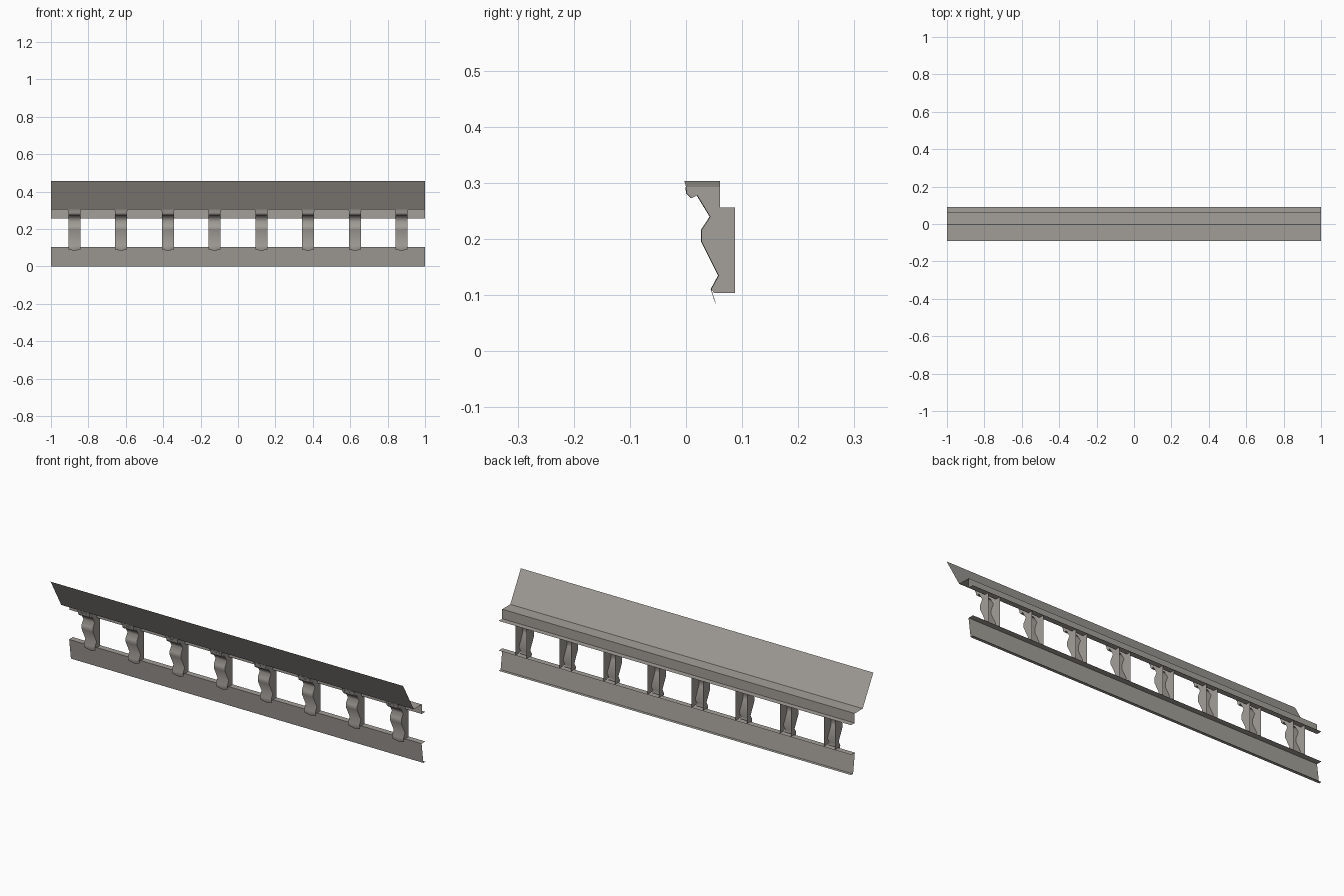
import bpy, bmesh, math

if "Cube" in bpy.data.objects:
    bpy.data.objects.remove(bpy.data.objects["Cube"])

stone = bpy.data.materials.new("warm_grey_stone")
stone.diffuse_color = (0.37, 0.35, 0.32, 1)
stone.use_nodes = True
stone.node_tree.nodes["Principled BSDF"].inputs["Base Color"].default_value = stone.diffuse_color


def make_mesh(name, bm):
    me = bpy.data.meshes.new(name)
    bm.to_mesh(me)
    bm.free()
    me.materials.append(stone)
    return me


def place(name, me, x=0):
    ob = bpy.data.objects.new(name, me)
    ob.location.x = x
    bpy.context.collection.objects.link(ob)
    return ob


def strip(bm, rows):
    """Bridge consecutive rows of points with quads."""
    vs = [[bm.verts.new(p) for p in r] for r in rows]
    for a, b in zip(vs, vs[1:]):
        for i in range(len(a) - 1):
            bm.faces.new((a[i], b[i], b[i + 1], a[i + 1]))


def moulding(name, profile):
    """Open sheet running the whole length from a (y, z) profile."""
    bm = bmesh.new()
    strip(bm, [[(-1, y, z), (1, y, z)] for y, z in profile])
    place(name, make_mesh(name, bm))


# Upper moulding: sloped crown, soffit, upright band and small back ledge
moulding("crown_moulding", [(-0.09, 0.457), (-0.004, 0.305), (0.061, 0.305),
                            (0.061, 0.256), (0.09, 0.256)])
# Lower board with ledges returning to the wall
moulding("lower_board", [(0.09, 0.104), (0.06, 0.104), (0.074, 0.0), (0.09, 0.0)])

# Bracket: scrolled front, two side cheeks, open back
W = 0.032
front = [(0.0, 0.293), (0.001, 0.282), (0.010, 0.273), (0.020, 0.278),
         (0.043, 0.240), (0.028, 0.217), (0.028, 0.195), (0.058, 0.135),
         (0.045, 0.111)]
cheek = front + [(0.050, 0.104), (0.087, 0.104), (0.087, 0.256),
                 (0.061, 0.256), (0.061, 0.293)]
bm = bmesh.new()
rows = [[(-W, y, z), (0, y - 0.001, z), (W, y, z)] for y, z in front]
# pointed tail below the scroll
rows.append([(-W, 0.050, 0.092), (0, 0.054, 0.083), (W, 0.050, 0.092)])
strip(bm, rows)
for s in (-W, W):
    loop = [bm.verts.new((s, y, z)) for y, z in cheek]
    f = bm.faces.new(loop if s < 0 else loop[::-1])
    f.normal_update()
    if f.normal.x * s < 0:
        f.normal_flip()
bracket = make_mesh("bracket", bm)
for p in bracket.polygons:
    p.use_smooth = len(p.vertices) == 4

# Cap: flared collar under the soffit
bm = bmesh.new()
strip(bm, [[(-w, 0.061, z), (-w, y, z), (w, y, z), (w, 0.061, z)]
           for w, y, z in ((0.036, -0.003, 0.304), (W, 0.0, 0.293))])
cap = make_mesh("bracket_cap", bm)

for i in range(8):
    x = -0.875 + 0.25 * i
    place("bracket_%d" % (i + 1), bracket, x)
    place("bracket_cap_%d" % (i + 1), cap, x)
